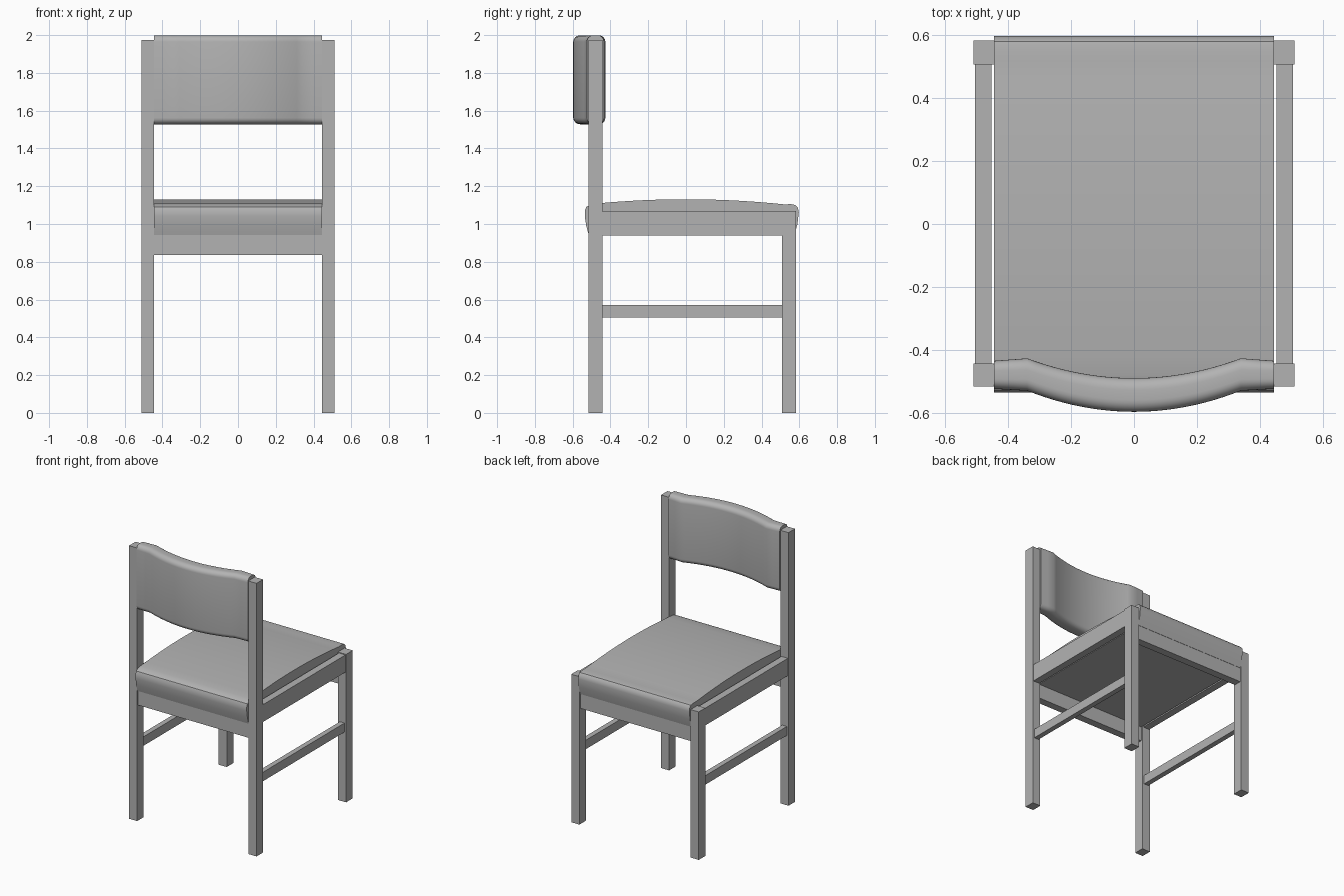
import bpy, bmesh, math

cube = bpy.data.objects.get("Cube")
if cube:
    bpy.data.objects.remove(cube, do_unlink=True)

grey = bpy.data.materials.new("plain grey")
grey.use_nodes = True
color = (0.45, 0.45, 0.45, 1)
grey.diffuse_color = color
grey.node_tree.nodes["Principled BSDF"].inputs["Base Color"].default_value = color


def finish(name, bm, smooth=False):
    bmesh.ops.recalc_face_normals(bm, faces=bm.faces)
    mesh = bpy.data.meshes.new(name)
    bm.to_mesh(mesh)
    bm.free()
    mesh.materials.append(grey)
    obj = bpy.data.objects.new(name, mesh)
    bpy.context.collection.objects.link(obj)
    if smooth:
        bpy.ops.object.select_all(action='DESELECT')
        obj.select_set(True)
        bpy.context.view_layer.objects.active = obj
        bpy.ops.object.shade_smooth_by_angle(angle=math.radians(35))
    return obj


def box(name, x, y, z):
    """Box from (min, max) pairs on each axis."""
    bm = bmesh.new()
    bmesh.ops.create_cube(bm, size=1)
    for v in bm.verts:
        v.co = [r[0] if c < 0 else r[1] for c, r in zip(v.co, (x, y, z))]
    return finish(name, bm)


def loft(name, sections):
    """Skin matching closed loops and cap both ends."""
    bm = bmesh.new()
    rings = [[bm.verts.new(p) for p in s] for s in sections]
    n = len(rings[0])
    for a, b in zip(rings, rings[1:]):
        for i in range(n):
            j = (i + 1) % n
            bm.faces.new((a[i], a[j], b[j], b[i]))
    bm.faces.new(rings[0])
    bm.faces.new(rings[-1])
    return finish(name, bm, True)


# Legs, side rails and stretchers on both sides
for side, s in (("left", 1), ("right", -1)):
    def span(a, b):
        return sorted((s * a, s * b))
    box(side + "_rear_leg", span(0.445, 0.51), (-0.517, -0.443), (0, 1.975))
    box(side + "_front_leg", span(0.445, 0.51), (0.507, 0.583), (0, 1.07))
    box(side + "_side_rail", span(0.453, 0.505), (-0.445, 0.51), (0.94, 1.065))
    box(side + "_stretcher", span(0.46, 0.497), (-0.445, 0.51), (0.505, 0.57))

# Cross rails under the seat
box("rear_rail", (-0.45, 0.45), (-0.51, -0.455), (0.837, 0.942))
box("front_rail", (-0.45, 0.45), (0.517, 0.573), (0.837, 0.942))

# Seat cushion: crowned top, rolled front and rear edges
profile = [(-0.515, 0.942), (-0.528, 0.99), (-0.536, 1.04), (-0.536, 1.07),
           (-0.528, 1.09), (-0.51, 1.1)]
for i in range(17):
    y = -0.48 + i * 1.0 / 16
    profile.append((y, 1.131 - 0.1 * y * y))
profile += [(0.555, 1.105), (0.58, 1.1), (0.593, 1.085), (0.597, 1.06),
            (0.59, 1.0), (0.575, 0.942)]
loft("seat_cushion", [[(x, y, z) for y, z in profile] for x in (-0.445, 0.445)])

# Curved backrest: rounded section swept along a bowed path
section = []
for cx, cz, start in ((0.65, 1.965, 0), (0.35, 1.965, 90),
                      (0.35, 1.562, 180), (0.65, 1.562, 270)):
    for k in range(7):
        a = math.radians(start + k * 15)
        section.append((cx + 0.35 * math.cos(a), cz + 0.034 * math.sin(a)))


def back_section(x):
    bend = min(abs(x) / 0.34, 1)
    flat = max(abs(x) - 0.34, 0) / 0.105
    front = -0.49 + 0.063 * bend ** 2 - 0.008 * flat
    rear = -0.597 + 0.067 * bend ** 2 + 0.006 * flat
    return [(x, rear + (front - rear) * t, z) for t, z in section]


steps = [-0.34 + 0.68 * i / 24 for i in range(25)]
loft("backrest", [back_section(x) for x in [-0.445, -0.39] + steps + [0.39, 0.445]])
